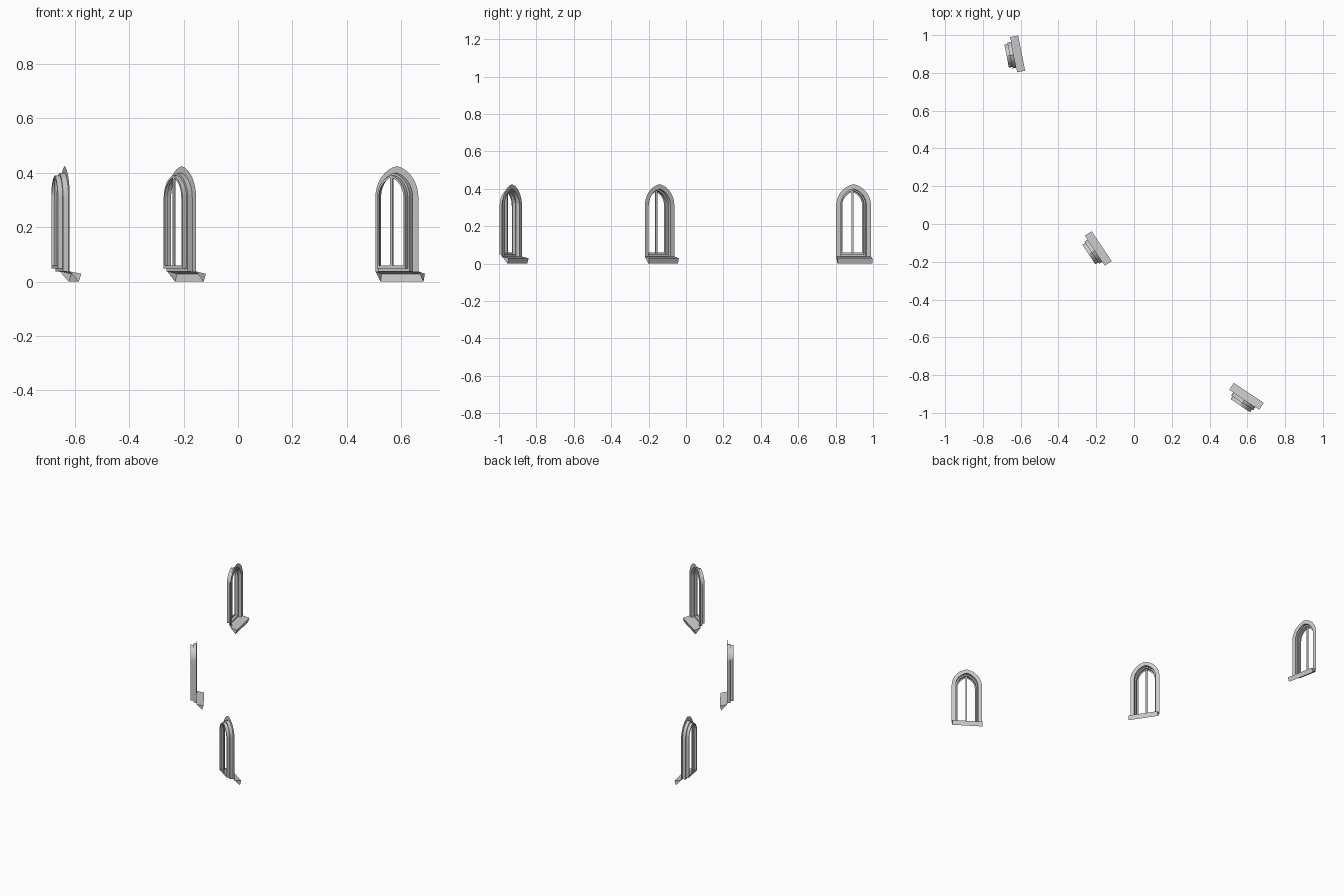
import bpy, math

if "Cube" in bpy.data.objects:
    bpy.data.objects.remove(bpy.data.objects["Cube"])

HALF, SPRING, OFF, SEG = 0.095, 0.31, 0.022, 8   # half width, arch spring height, arc centre offset


def arch(inset, depth, bottom):
    """Pointed arch outline, left foot to right foot, moved inwards by inset."""
    r = HALF + OFF - inset
    top = math.acos(OFF / r)
    right = [(r * math.cos(top * i / SEG) - OFF, SPRING + r * math.sin(top * i / SEG))
             for i in range(SEG + 1)]
    right[-1] = (0.0, right[-1][1])
    right = [(HALF - inset, bottom)] + right
    left = [(-x, z) for x, z in right]
    return [(x, depth, z) for x, z in left + right[-2::-1]]


def make(name, verts, faces, place):
    me = bpy.data.meshes.new(name)
    me.from_pydata(verts, [], faces)
    me.update()
    ob = bpy.data.objects.new(name, me)
    bpy.context.collection.objects.link(ob)
    ob.location = (place[0], place[1], 0)
    ob.rotation_euler.z = math.radians(place[2])
    return ob


def bridge(name, loops, closed, place):
    """Skin a row of arch outlines; closed also joins them along the bottom."""
    n = len(loops[0])
    faces = []
    for k in range(len(loops) - 1):
        a, b = k * n, (k + 1) * n
        for i in range(n if closed else n - 1):
            j = (i + 1) % n
            faces.append((a + i, b + i, b + j, a + j))
    ob = make(name, [p for l in loops for p in l], faces, place)
    bpy.ops.object.select_all(action='DESELECT')
    bpy.context.view_layer.objects.active = ob
    ob.select_set(True)
    bpy.ops.object.shade_smooth_by_angle(angle=math.radians(30))


def box(name, x0, x1, y0, y1, z0, z1, place):
    v = [(x, y, z) for z in (z0, z1) for x, y in ((x0, y0), (x1, y0), (x1, y1), (x0, y1))]
    f = [(3, 2, 1, 0), (4, 5, 6, 7)] + [(i, (i + 1) % 4, (i + 1) % 4 + 4, i + 4) for i in range(4)]
    make(name, v, f, place)


# x, y and turn of each window
for i, place in enumerate([(-0.637, 0.896, -78.75), (-0.207, -0.141, -56.25), (0.584, -0.93, -33.75)], 1):
    # flat outer trim, open at the foot
    bridge(f"trim_{i}", [arch(0, 0, 0.036), arch(0.025, 0, 0.036)], False, place)
    # stepped reveal and inner frame
    bridge(f"frame_{i}", [arch(0.025, 0, 0.036), arch(0.025, -0.02, 0.038),
                          arch(0.033, -0.02, 0.048), arch(0.033, -0.038, 0.048),
                          arch(0.041, -0.038, 0.059)], True, place)
    # centre bar
    box(f"mullion_{i}", -0.005, 0.005, -0.038, -0.030, 0.055, 0.391, place)
    # wedge sill: sloped top, leaning front and end caps, open towards the wall
    prof = [(0, 0.038), (0.043, 0.029), (0.034, 0)]
    verts = [(s * HALF, y, z) for s in (-1, 1) for y, z in prof]
    make(f"sill_{i}", verts, [(0, 3, 4, 1), (1, 4, 5, 2), (0, 1, 2), (5, 4, 3)], place)
